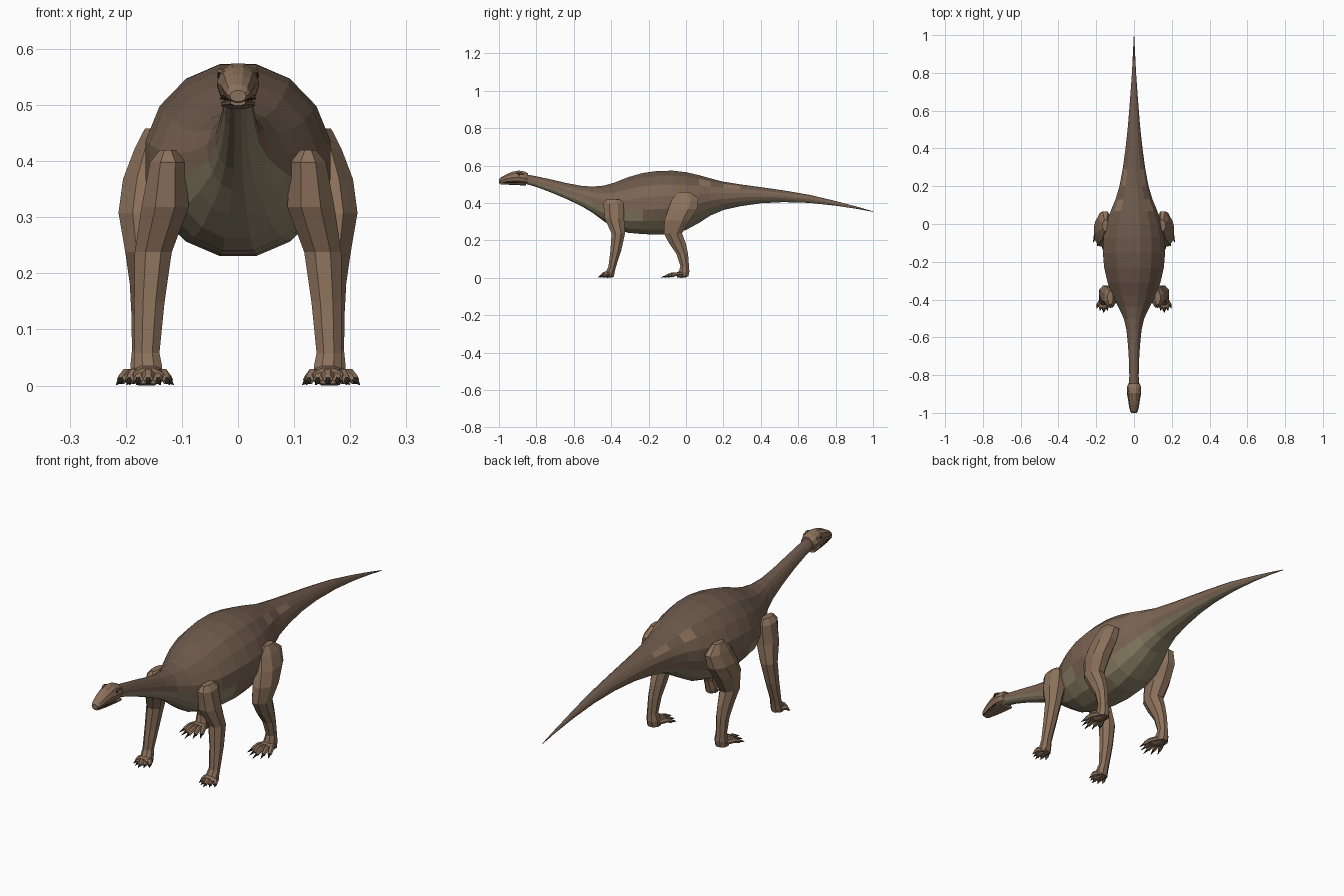
import bpy, bmesh, math
from mathutils import Vector


def material(name, rgb):
    m = bpy.data.materials.new(name)
    m.diffuse_color = (*rgb, 1)
    return m


SKIN = material("skin", (0.26, 0.165, 0.105))
BACK = material("back", (0.15, 0.098, 0.07))
BELLY = material("belly", (0.27, 0.225, 0.14))
DARK = material("dark", (0.03, 0.025, 0.02))
FLANK = material("flank", (0.2, 0.13, 0.088))


def ring(center, u, v, n):
    """Polygon of n corners; starts half a step off the v axis so flats face u and v."""
    c, u, v = Vector(center), Vector(u), Vector(v)
    k = 1 / math.cos(math.pi / n)
    angles = [(i + 0.5) * 2 * math.pi / n for i in range(n)]
    return [c + (u * math.sin(a) + v * math.cos(a)) * k for a in angles]


def loft(bm, rings, mat=lambda seg, side: 0):
    rows = [[bm.verts.new(p) for p in r] for r in rings]
    n = len(rows[0])
    for s in range(len(rows) - 1):
        for i in range(n):
            j = (i + 1) % n
            f = bm.faces.new((rows[s][i], rows[s][j], rows[s + 1][j], rows[s + 1][i]))
            f.material_index = mat(s, i)
    for s, row in ((0, rows[0]), (len(rows) - 2, rows[-1])):
        bm.faces.new(row).material_index = mat(s, 0)


def finish(bm, name, mats, mirror=False):
    bmesh.ops.recalc_face_normals(bm, faces=bm.faces)
    me = bpy.data.meshes.new(name)
    bm.to_mesh(me)
    bm.free()
    for m in mats:
        me.materials.append(m)
    ob = bpy.data.objects.new(name, me)
    bpy.context.collection.objects.link(ob)
    if mirror:
        ob.modifiers.new("mirror", 'MIRROR').use_mirror_merge = False
    return ob


def profile_rings(profile, n):
    return [ring((0, y, (t + b) / 2), (w, 0, 0), (0, 0, (t - b) / 2), n)
            for y, t, b, w in profile]


# Body with neck and tail: y, top z, bottom z, half width
BODY = [
    (-0.87, .558, .508, .026), (-0.80, .545, .488, .025), (-0.72, .528, .458, .027),
    (-0.64, .509, .424, .032), (-0.56, .494, .386, .040), (-0.50, .490, .350, .054),
    (-0.44, .495, .305, .083), (-0.38, .512, .265, .113), (-0.31, .540, .243, .140),
    (-0.23, .563, .236, .158), (-0.15, .574, .233, .165), (-0.07, .575, .238, .162),
    (0.00, .567, .258, .147), (0.07, .551, .296, .123), (0.13, .534, .335, .098),
    (0.20, .516, .365, .077), (0.29, .502, .385, .060), (0.40, .487, .401, .045),
    (0.52, .470, .407, .032), (0.66, .446, .403, .021), (0.80, .413, .388, .011),
    (0.92, .381, .370, .005), (1.00, .358, .355, .001)]


def body_mat(seg, side):
    d = min((side + 1) % 16, 16 - (side + 1) % 16)   # steps away from the spine
    if d == 2 and seg in (13, 15):
        return 3                                      # paler hip patches
    if d <= 2:
        return 0
    if d <= 4:
        return 1
    return 1 if d == 5 and seg > 8 else 2


bm = bmesh.new()
loft(bm, profile_rings(BODY, 16), body_mat)
finish(bm, "body", [BACK, FLANK, BELLY, SKIN])

# Head
HEAD = [(-1.00, .528, .508, .014), (-0.99, .539, .506, .020), (-0.96, .556, .507, .026),
        (-0.93, .569, .507, .030), (-0.895, .576, .506, .036),
        (-0.865, .571, .502, .036), (-0.845, .562, .505, .029)]
bm = bmesh.new()
loft(bm, profile_rings(HEAD, 10))
finish(bm, "head", [SKIN])

# Lower jaw
JAW = [(-0.993, .511, .501, .013), (-0.95, .511, .500, .022),
       (-0.90, .511, .498, .028), (-0.855, .513, .495, .030)]
bm = bmesh.new()
loft(bm, profile_rings(JAW, 8))
finish(bm, "lower_jaw", [SKIN])

# Mouth line
bm = bmesh.new()
loft(bm, [ring(c, (.0015, 0, 0), (0, 0, .0015), 4) for c in
          ((.015, -.995, .511), (.0225, -.96, .513), (.027, -.93, .514), (.031, -.895, .513))])
finish(bm, "mouth_line", [DARK], True)

# Eyes and brows
bm = bmesh.new()
bmesh.ops.create_icosphere(bm, subdivisions=1, radius=.0075)
bmesh.ops.translate(bm, vec=(.031, -.893, .553), verts=bm.verts)
finish(bm, "eye", [DARK], True)
bm = bmesh.new()
loft(bm, [ring(c, (r, 0, 0), (0, 0, r), 5) for c, r in
          (((.025, -.915, .560), .002), ((.031, -.893, .562), .005), ((.032, -.865, .556), .003))])
finish(bm, "brow", [SKIN], True)

# Legs: x, y, z, half width, half depth
FRONT = [(.125, -.390, .422, .014, .035), (.125, -.388, .400, .032, .054),
         (.130, -.383, .320, .042, .052), (.151, -.362, .240, .033, .036),
         (.158, -.375, .150, .027, .029), (.162, -.395, .060, .022, .020),
         (.160, -.405, .035, .025, .024), (.160, -.408, .008, .024, .022)]
HIND = [(.150, -.008, .460, .016, .030), (.152, -.003, .425, .032, .070),
        (.163, -.018, .370, .042, .077), (.170, -.047, .310, .043, .068),
        (.166, -.070, .240, .035, .049), (.165, -.045, .185, .028, .044),
        (.166, -.020, .130, .024, .031), (.168, -.007, .065, .021, .023),
        (.166, -.010, .035, .026, .028), (.166, -.014, .008, .026, .026)]


def leg(name, rows, toe_len, spread):
    bm = bmesh.new()
    loft(bm, [ring((x, y, z), (w, 0, 0), (0, d, 0), 8) for x, y, z, w, d in rows])
    x, y, _, _, d = rows[-1]
    # Foot pad
    loft(bm, [ring((x, y + dy, z), (w, 0, 0), (0, 0, h), 8) for dy, z, w, h in
              ((.020, .020, .016, .014), (-.01, .021, .027, .019), (-.035, .019, .026, .014))])
    # Five toes, each ending in a claw
    for i in range(-2, 3):
        a = i * spread
        out = Vector((math.sin(a), -math.cos(a), 0))
        side = Vector((math.cos(a), math.sin(a), 0))
        root = Vector((x + i * .009, y - .012 + abs(i) * .005, 0))
        length = toe_len * (1 - .09 * abs(i))
        steps = ((0, .022, .009), (.45, .022, .0095), (.72, .013, .008), (.76, .012, .005), (1, .004, .001))
        loft(bm, [ring(root + out * length * t + Vector((0, 0, z)), side * r, (0, 0, r), 6)
                  for t, z, r in steps], lambda s, k: 1 if s >= 3 else 0)
    finish(bm, name, [SKIN, DARK], True)


leg("front_leg", FRONT, .050, .26)
leg("hind_leg", HIND, .108, .19)

# Rest the feet on the ground
bpy.context.view_layer.update()
low = min(v.co.z for o in bpy.data.objects for v in o.data.vertices)
for o in bpy.data.objects:
    o.location.z -= low
